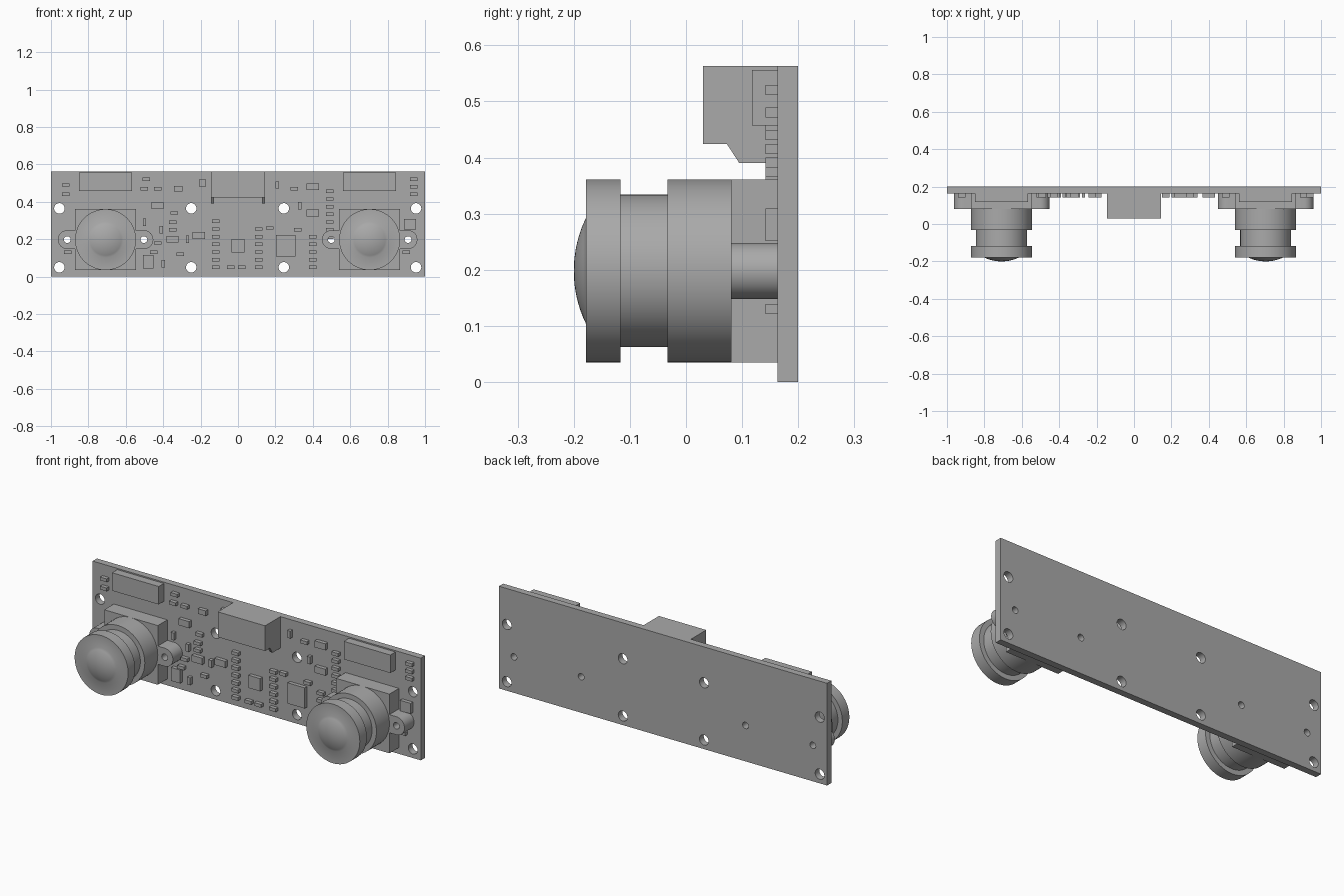
import bpy, bmesh
from math import sin, cos, pi, radians, asin
from mathutils import Matrix, Vector

default = bpy.data.objects.get("Cube")
if default:
    bpy.data.objects.remove(default)

grey = bpy.data.materials.new("plain grey")
grey.use_nodes = True
grey.diffuse_color = (0.4, 0.4, 0.4, 1)
grey.node_tree.nodes["Principled BSDF"].inputs["Base Color"].default_value = grey.diffuse_color

FACING_FRONT = Matrix.Rotation(pi / 2, 4, 'X')
FACING_SIDE = Matrix.Rotation(pi / 2, 4, 'Z') @ FACING_FRONT
BOARD_FRONT, BOARD_BACK = 0.163, 0.2
HEIGHT = 0.563


def finish(name, bm):
    """Turn a bmesh into a clean object with sharp edges kept."""
    bmesh.ops.remove_doubles(bm, verts=bm.verts, dist=1e-5)
    bmesh.ops.recalc_face_normals(bm, faces=bm.faces)
    mesh = bpy.data.meshes.new(name)
    bm.to_mesh(mesh)
    bm.free()
    mesh.materials.append(grey)
    mesh.shade_smooth()
    mesh.set_sharp_from_angle(angle=radians(30))
    obj = bpy.data.objects.new(name, mesh)
    bpy.context.collection.objects.link(obj)
    return obj


def arc(x, z, r, start=0.0, end=2 * pi, n=32):
    steps = n if end - start > 6 else n - 1
    angles = [start + (end - start) * i / steps for i in range(n)]
    return [(x + r * cos(a), z + r * sin(a)) for a in angles]


def rect(x0, x1, z0, z1):
    return [(x0, z0), (x1, z0), (x1, z1), (x0, z1)]


def plate(name, outlines, near, far, turn=FACING_FRONT):
    """Extrude an outline; further outlines inside it become holes."""
    curve = bpy.data.curves.new(name, 'CURVE')
    curve.dimensions, curve.fill_mode = '2D', 'BOTH'
    curve.extrude = (far - near) / 2
    for outline in outlines:
        spline = curve.splines.new('POLY')
        spline.points.add(len(outline) - 1)
        for point, (u, v) in zip(spline.points, outline):
            point.co = (u, v, 0, 1)
        spline.use_cyclic_u = True
    temp = bpy.data.objects.new(name, curve)
    mesh = temp.to_mesh()
    bm = bmesh.new()
    bm.from_mesh(mesh)
    temp.to_mesh_clear()
    bpy.data.objects.remove(temp)
    bpy.data.curves.remove(curve)
    middle = (near + far) / 2
    shift = (0, middle, 0) if turn is FACING_FRONT else (middle, 0, 0)
    bm.transform(Matrix.Translation(shift) @ turn)
    return finish(name, bm)


def box(bm, x0, x1, y0, y1, z0, z1):
    size = Matrix.Diagonal((x1 - x0, y1 - y0, z1 - z0, 1))
    centre = Vector((x0 + x1, y0 + y1, z0 + z1)) / 2
    bmesh.ops.create_cube(bm, size=1, matrix=Matrix.Translation(centre) @ size)


def lathe(name, profile, x, z):
    """Spin (radius, y) points about an axis running front to back."""
    bm = bmesh.new()
    verts = [bm.verts.new((x + r, y, z)) for r, y in profile]
    edges = [bm.edges.new(pair) for pair in zip(verts, verts[1:])]
    bmesh.ops.spin(bm, geom=verts + edges, cent=(x, 0, z), axis=(0, 1, 0),
                   angle=2 * pi, steps=64, use_merge=True)
    return finish(name, bm)


# Circuit board with mounting holes and lens screw holes
LENS_Z, EAR = 0.198, 0.205
lenses = {"right": -0.708, "left": 0.704}
holes = [arc(x, z, 0.028) for x in (-0.955, -0.25, 0.245, 0.952) for z in (0.05, 0.365)]
holes += [arc(x + s * EAR, LENS_Z, 0.018) for x in lenses.values() for s in (-1, 1)]
plate("circuit_board", [rect(-1, 1, 0, HEIGHT)] + holes, BOARD_FRONT, BOARD_BACK)

# Two cameras: square mount with screw ears, stepped barrel and domed glass
HALF, EAR_R, MOUNT_FRONT = 0.163, 0.05, 0.08
DOME_R, DOME_BASE, DOME_H = 0.095, -0.178, 0.022
ball = (DOME_R ** 2 + DOME_H ** 2) / (2 * DOME_H)
sweep = asin(DOME_R / ball)
dome = [(ball * sin(sweep * i / 8), DOME_BASE - DOME_H + ball * (1 - cos(sweep * i / 8)))
        for i in range(8, -1, -1)]
barrel = [(0, MOUNT_FRONT), (HALF, MOUNT_FRONT), (HALF, -0.033), (0.136, -0.033),
          (0.136, -0.117), (HALF, -0.117), (HALF, DOME_BASE)] + dome
for side, x in lenses.items():
    low, high = LENS_Z - HALF, LENS_Z + HALF
    outline = [(x + HALF, low), (x + HALF, LENS_Z - EAR_R)]
    outline += arc(x + EAR, LENS_Z, EAR_R, -pi / 2, pi / 2, 24)
    outline += [(x + HALF, LENS_Z + EAR_R), (x + HALF, high)]
    outline += [(2 * x - u, 2 * LENS_Z - v) for u, v in outline]
    screws = [arc(x + s * EAR, LENS_Z, 0.018) for s in (-1, 1)]
    plate(side + "_lens_mount", [outline] + screws, MOUNT_FRONT, BOARD_FRONT)
    lathe(side + "_lens_barrel", barrel, x, LENS_Z)

# Long chips above the cameras
for side, x in lenses.items():
    bm = bmesh.new()
    box(bm, x - 0.142, x + 0.142, 0.118, BOARD_FRONT, 0.457, 0.556)
    finish(side + "_long_chip", bm)

# Cable connector with a cheek at each end
CONN = 0.144
bm = bmesh.new()
box(bm, -CONN, CONN, 0.03, BOARD_FRONT, 0.424, HEIGHT)
finish("connector_body", bm)
cheek = [(0.073, 0.424), (0.095, 0.39), (0.14, 0.39), (BOARD_FRONT, 0.39), (BOARD_FRONT, 0.424)]
for side, inner in (("right", -CONN), ("left", CONN - 0.016)):
    plate(side + "_connector_cheek", [cheek], inner, inner + 0.016, FACING_SIDE)

# Small board components, in hundredths: name, width, height, centres
column = lambda x, start, count: [(x, start + 4.1 * i) for i in range(count)]
parts = [
    ("flat_resistors", 4, 1.8, [
        (-92, 49), (-92, 44), (-49, 52), (-50, 47), (-43, 47), (-34, 34), (-35, 29),
        (-35, 25), (-43, 18), (-31, 12), (-45, 13), (-91, 13), (30, 47), (32, 25),
        (94, 52), (94, 48), (94, 44), (90, 13), (17, 26), (-4, 5), (2, 5)]),
    ("resistor_columns", 4, 1.8, column(-12, 5, 7) + column(11, 5, 6)
        + column(40, 5, 5) + column(49, 21, 7)),
    ("upright_resistors", 1.8, 4, [
        (-50, 29), (-41, 25), (-27, 20), (-40, 7), (21, 49), (33, 38)]),
    ("capacitors", 6.5, 3.6, [(-43, 38), (-35, 20), (-21, 22), (40, 48), (40, 34)]),
    ("small_capacitor", 4.6, 2.8, [(-32, 47)]),
    ("upright_capacitor", 3.2, 4.4, [(-19, 50)]),
    ("oscillator", 5.4, 7.4, [(-48, 8)]),
    ("square_chip", 7, 7, [(0, 16.5)]),
    ("main_chip", 10.4, 11.4, [(25.5, 16.5)]),
    ("side_chip", 6.5, 5.8, [(92, 28)]),
]
for name, w, h, centres in parts:
    bm = bmesh.new()
    for x, z in centres:
        box(bm, (x - w / 2) / 100, (x + w / 2) / 100, 0.142, BOARD_FRONT,
            (z - h / 2) / 100, (z + h / 2) / 100)
    finish(name, bm)
